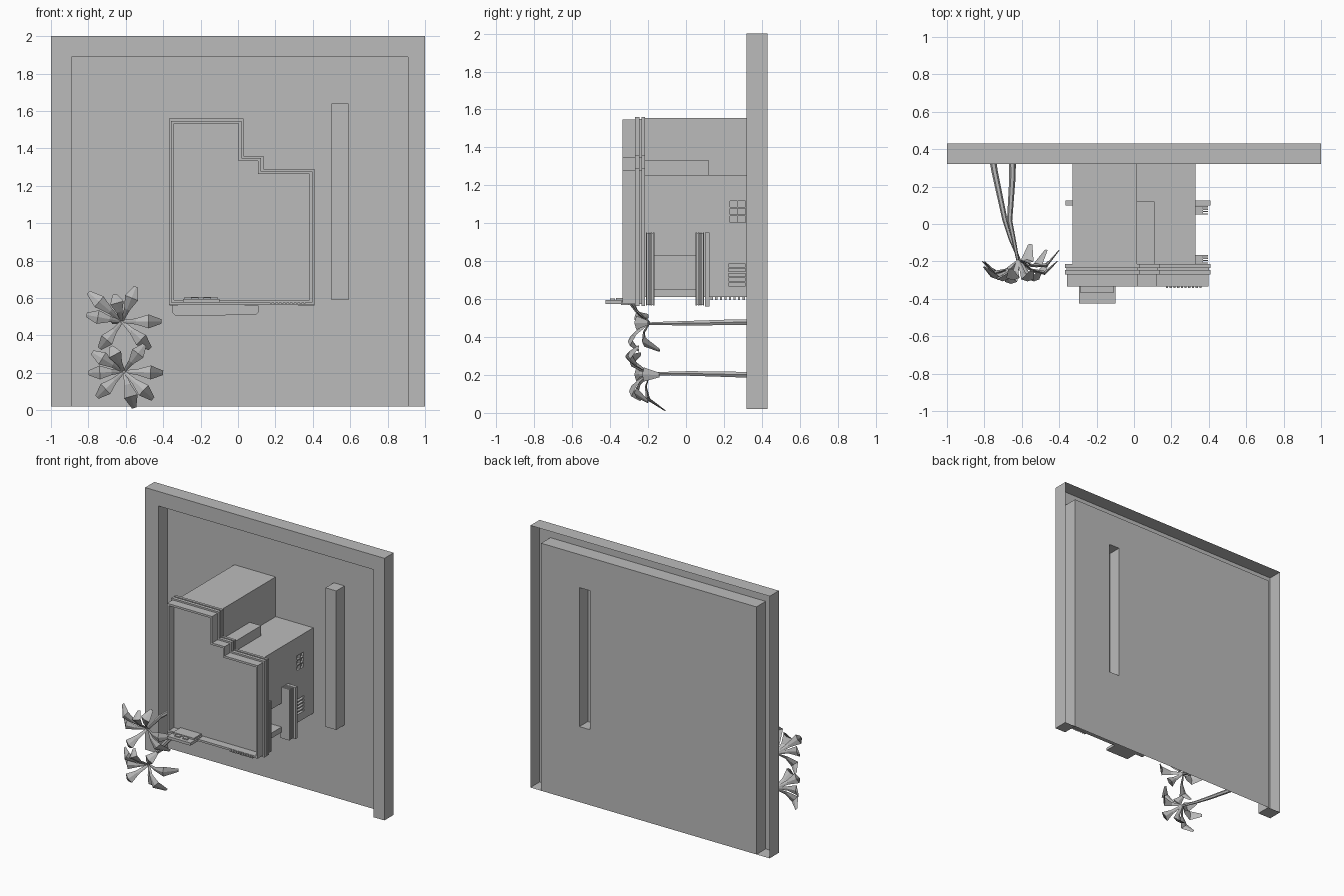
import bpy, bmesh, math
from mathutils import Vector

old = bpy.data.objects.get("Cube")
if old:
    bpy.data.objects.remove(old, do_unlink=True)

grey = bpy.data.materials.new("plain_grey")
grey.use_nodes = True
COLOUR = (0.5, 0.5, 0.5, 1)
grey.diffuse_color = COLOUR
grey.node_tree.nodes["Principled BSDF"].inputs["Base Color"].default_value = COLOUR


def finish(name, bm, fix=True):
    if fix:
        bmesh.ops.recalc_face_normals(bm, faces=bm.faces)
    mesh = bpy.data.meshes.new(name)
    bm.to_mesh(mesh)
    bm.free()
    mesh.materials.append(grey)
    obj = bpy.data.objects.new(name, mesh)
    bpy.context.collection.objects.link(obj)
    return obj


def add_box(bm, x, y, z):
    verts = bmesh.ops.create_cube(bm, size=1)["verts"]
    for v in verts:
        v.co = [(r[0] + r[1]) / 2 + c * (r[1] - r[0]) for r, c in zip((x, y, z), v.co)]


def boxes(name, ranges):
    bm = bmesh.new()
    for r in ranges:
        add_box(bm, *r)
    return finish(name, bm)


def prism(name, outline, y0, y1, rim=0, depth=0):
    """Extrude an x-z outline along y, with an optional recessed front."""
    bm = bmesh.new()
    front = bm.faces.new([bm.verts.new((x, y0, z)) for x, z in outline])
    back = [bm.verts.new((x, y1, z)) for x, z in outline]
    fv = list(front.verts)
    bm.faces.new(back[::-1])
    for i in range(len(fv)):
        j = (i + 1) % len(fv)
        bm.faces.new((fv[j], fv[i], back[i], back[j]))
    bmesh.ops.recalc_face_normals(bm, faces=bm.faces)
    if rim:
        bmesh.ops.inset_individual(bm, faces=[front], thickness=rim, use_even_offset=True)
        inner = bmesh.ops.extrude_discrete_faces(bm, faces=[front])["faces"][0]
        bmesh.ops.translate(bm, verts=inner.verts, vec=(0, depth, 0))
    return finish(name, bm)


# Wall surround: hollow shell, open at the back and with two capped legs
F, B, LOW = 0.32, 0.43, 0.02
outer = [(-1, LOW), (-1, 2), (1, 2), (1, LOW)]
inner = [(-0.89, LOW), (-0.89, 1.89), (0.91, 1.89), (0.91, LOW)]
bm = bmesh.new()


def quad(*pts):
    bm.faces.new([bm.verts.new(p) for p in pts])


def at(p, y):
    return (p[0], y, p[1])


for i in range(3):
    a, b, c, d = outer[i], outer[i + 1], inner[i + 1], inner[i]
    quad(at(a, F), at(b, F), at(c, F), at(d, F))
    quad(at(a, B), at(b, B), at(b, F), at(a, F))
    quad(at(d, F), at(c, F), at(c, B), at(d, B))
for a, b in ((outer[0], inner[0]), (inner[3], outer[3])):
    quad(at(a, F), at(b, F), at(b, B), at(a, B))

# Wall panel, with the long bar pushed out of it as an open-backed box
sx0, sx1, sz0, sz1, SF = 0.5, 0.59, 0.59, 1.64, 0.33
xs, zs = (-0.89, sx0, sx1, 0.91), (LOW, sz0, sz1, 1.89)
for i in range(3):
    for k in range(3):
        y = SF if i == k == 1 else B
        quad((xs[i], y, zs[k]), (xs[i + 1], y, zs[k]), (xs[i + 1], y, zs[k + 1]), (xs[i], y, zs[k + 1]))
ring = [(sx0, sz0), (sx1, sz0), (sx1, sz1), (sx0, sz1)]
for i in range(4):
    a, b = ring[i - 1], ring[i]
    quad(at(a, SF), at(a, B), at(b, B), at(b, SF))
bmesh.ops.remove_doubles(bm, verts=bm.verts, dist=0.0001)
finish("wall_surround", bm, fix=False)

# Machine body, stepped at the top
body = prism("machine_body", [(-0.33, 0.61), (0.33, 0.61), (0.33, 1.255), (0.015, 1.255),
                              (0.015, 1.555), (-0.33, 1.555)], -0.22, 0.428)
boxes("top_step", [((0.01, 0.11), (-0.22, 0.12), (1.25, 1.33))])

# Side opening and vent slots cut into the body
cuts = [((0.18, 0.4), (-0.17, 0.05), (0.65, 0.83))]
for k in range(3):
    z = 1.005 + 0.04 * k
    cuts += [((0.31, 0.4), (y, y + 0.038), (z, z + 0.032)) for y in (0.233, 0.275)]
for k in range(5):
    z = 0.67 + 0.025 * k
    cuts.append(((0.31, 0.4), (0.225, 0.315), (z, z + 0.016)))
cutter = boxes("slot_cutter", cuts)
cutter.hide_render = True
mod = body.modifiers.new("slots", "BOOLEAN")
mod.object = cutter
mod.solver = "EXACT"
bpy.context.view_layer.objects.active = body
bpy.ops.object.modifier_apply(modifier=mod.name)
bpy.data.objects.remove(cutter, do_unlink=True)

# Slats beneath the body
boxes("under_slats", [((-0.25, 0.25), (0.13 + 0.024 * i, 0.142 + 0.024 * i), (0.595, 0.615))
                      for i in range(8)])


# Stepped front bezel
def bezel(d):
    l, r, b = -0.37 + d, 0.41 - d, 0.563 + d
    return [(l, b), (r, b), (r, 1.29 - d), (0.135 - d, 1.29 - d), (0.135 - d, 1.36 - d),
            (0.03 - d, 1.36 - d), (0.03 - d, 1.56 - d), (l, 1.56 - d)]


prism("bezel_back_flange", bezel(0), -0.235, -0.215)
prism("bezel_core", bezel(0.01), -0.25, -0.23)
prism("bezel_flange", bezel(0), -0.27, -0.245)
prism("bezel_front", bezel(0.012), -0.335, -0.265, rim=0.015, depth=0.06)

# Side rails made of upright fins, and their mounting plates
rails = []
for start in (-0.212, 0.05):
    rails.append(((0.32, 0.37), (start, start + 0.045), (0.57, 0.945)))
    rails += [((0.32, 0.395), (start + 0.013 * i, start + 0.007 + 0.013 * i), (0.565, 0.95))
              for i in range(4)]
boxes("side_rail_fins", rails)
boxes("rail_plates", [((0.32, 0.41), (0.1, 0.125), (0.56, 0.95)),
                      ((-0.365, -0.32), (0.1, 0.125), (0.56, 0.95))])

# Front tray with raised lugs, and the small front grille
boxes("front_tray", [((-0.295, -0.1), (-0.425, -0.28), (0.575, 0.595)),
                     ((-0.285, -0.11), (-0.37, -0.28), (0.59, 0.607)),
                     ((-0.25, -0.21), (-0.4, -0.375), (0.59, 0.603)),
                     ((-0.185, -0.145), (-0.4, -0.375), (0.59, 0.603))])
boxes("front_grille", [((0.17 + 0.02 * i, 0.182 + 0.02 * i), (-0.342, -0.3), (0.57, 0.588))
                       for i in range(10)])

# Bar with rounded lower corners on the wall below the body
prism("lower_bar", [(-0.35, 0.52), (-0.335, 0.505), (0.095, 0.51), (0.11, 0.525),
                    (0.11, 0.56), (-0.35, 0.57)], 0.34, 0.428)


# Plants: tapering stems and rosettes of faceted leaves
def tube(bm, rings):
    loops = [[bm.verts.new(p) for p in r] for r in rings]
    n = len(loops[0])
    for a, b in zip(loops, loops[1:]):
        for i in range(n):
            bm.faces.new((a[i - 1], a[i], b[i], b[i - 1]))
    bm.faces.new(loops[0])
    bm.faces.new(loops[-1][::-1])


def stem(name, path):
    bm = bmesh.new()
    rings = []
    for i, p in enumerate(path):
        r = 0.02 - 0.012 * i / (len(path) - 1)
        rings.append([Vector(p) + r * Vector((math.cos(t * math.pi / 3), 0, math.sin(t * math.pi / 3)))
                      for t in range(6)])
    tube(bm, rings)
    return finish(name, bm)


def rosette(name, centre, tips):
    bm = bmesh.new()
    c = Vector(centre)
    for x, y, z in tips:
        tip = Vector((x, y, z))
        flat = Vector((x - c.x, 0, z - c.z))
        side = flat.normalized().cross(Vector((0, 1, 0)))
        rings = []
        for t, w, bulge in ((0, 0.007, 0), (0.35, 0.016, 0.05), (0.68, 0.037, 0.065), (1, 0.012, 0)):
            p = c.lerp(tip, t) - Vector((0, bulge, 0))
            ridge = Vector((0, 0.3 * w, 0))
            rings.append([p + side * w, p + ridge, p - side * w, p - ridge])
        tube(bm, rings)
    return finish(name, bm)


stem("upper_stem", [(-0.65, B, 0.478), (-0.65, 0.25, 0.478), (-0.665, 0.02, 0.473),
                    (-0.64, -0.1, 0.472), (-0.62, -0.2, 0.47)])
stem("lower_stem", [(-0.77, B, 0.2), (-0.745, 0.28, 0.202), (-0.69, 0.02, 0.208),
                    (-0.66, -0.08, 0.208), (-0.61, -0.2, 0.205)])
rosette("upper_leaves", (-0.62, -0.19, 0.475),
        [(-0.545, -0.25, 0.66), (-0.66, -0.24, 0.62), (-0.8, -0.23, 0.63), (-0.81, -0.2, 0.51),
         (-0.41, -0.2, 0.475), (-0.74, -0.25, 0.33), (-0.47, -0.14, 0.33)])
rosette("lower_leaves", (-0.61, -0.19, 0.207),
        [(-0.5, -0.25, 0.35), (-0.68, -0.27, 0.34), (-0.78, -0.24, 0.31), (-0.8, -0.2, 0.2),
         (-0.4, -0.14, 0.2), (-0.755, -0.24, 0.07), (-0.555, -0.11, 0.012), (-0.455, -0.2, 0.06)])
